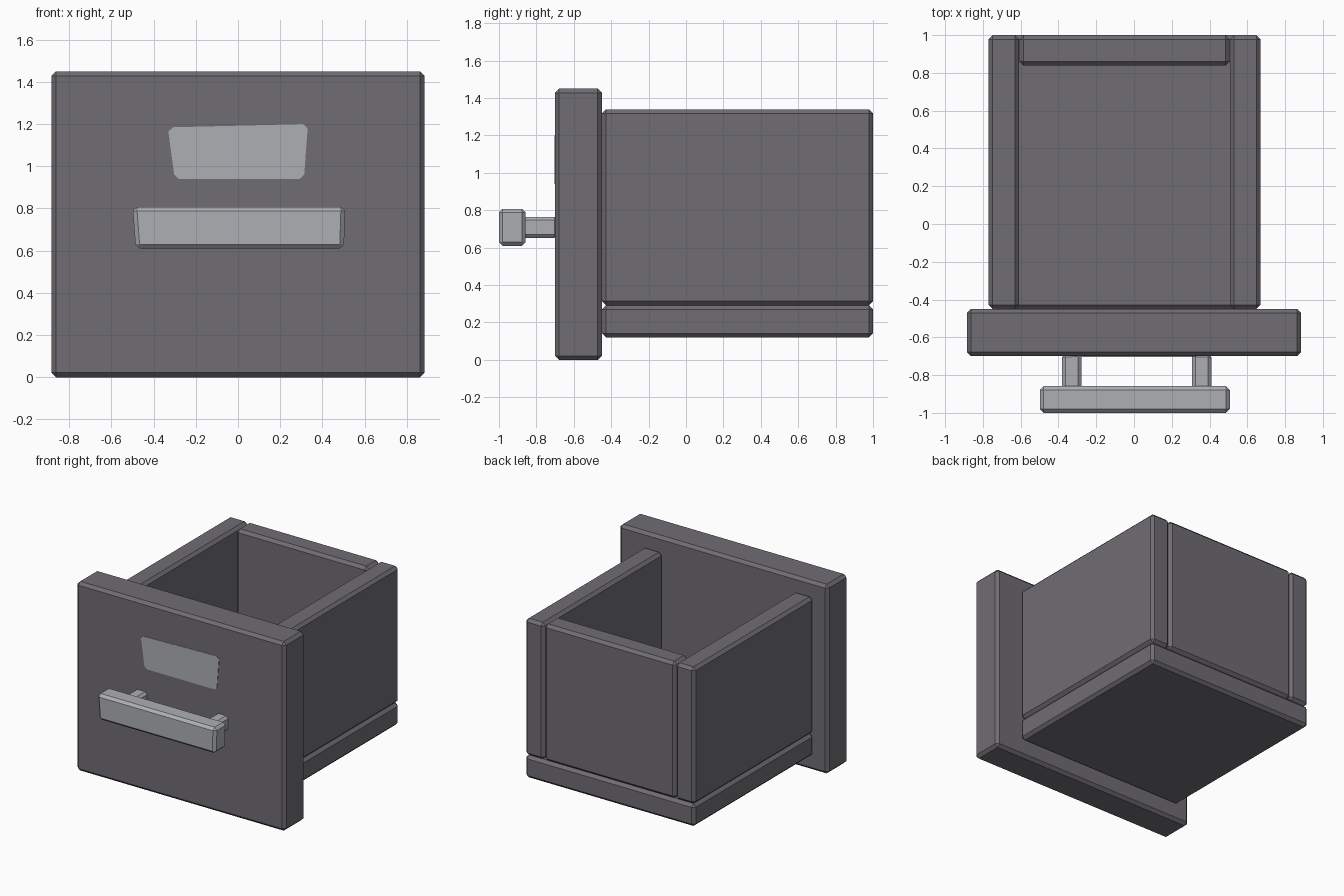
import bpy
import bmesh

if "Cube" in bpy.data.objects:
    bpy.data.objects.remove(bpy.data.objects["Cube"])


def material(name, rgb):
    m = bpy.data.materials.new(name)
    m.diffuse_color = (*rgb, 1.0)
    m.use_nodes = True
    m.node_tree.nodes["Principled BSDF"].inputs["Base Color"].default_value = m.diffuse_color
    return m


DARK = material("dark_grey", (0.162, 0.153, 0.169))
STEEL = material("light_grey", (0.42, 0.43, 0.45))


def finish(name, bm, mat):
    bmesh.ops.recalc_face_normals(bm, faces=bm.faces)
    mesh = bpy.data.meshes.new(name)
    bm.to_mesh(mesh)
    bm.free()
    mesh.materials.append(mat)
    obj = bpy.data.objects.new(name, mesh)
    bpy.context.collection.objects.link(obj)
    return obj


def board(name, x, y, z, mat, chamfer=0.022, taper=(0, 0)):
    """Chamfered box between x, y, z ranges; taper pulls in the lower left/right ends."""
    bm = bmesh.new()
    bmesh.ops.create_cube(bm, size=1)
    for v in bm.verts:
        low, right = v.co.z < 0, v.co.x > 0
        v.co = (x[right], y[v.co.y > 0], z[not low])
        if low:
            v.co.x += -taper[1] if right else taper[0]
    obj = finish(name, bm, mat)
    bev = obj.modifiers.new("chamfer", "BEVEL")
    bev.width = chamfer
    bev.segments = 1
    bev.limit_method = 'NONE'
    return obj


# drawer box
board("front_panel", (-0.885, 0.885), (-0.70, -0.45), (0.0, 1.45), DARK)
board("bottom_board", (-0.77, 0.67), (-0.45, 1.0), (0.12, 0.292), DARK)
board("left_side", (-0.77, -0.608), (-0.45, 1.0), (0.292, 1.34), DARK)
board("right_side", (0.508, 0.67), (-0.45, 1.0), (0.292, 1.34), DARK)
board("back_board", (-0.607, 0.507), (0.838, 1.0), (0.292, 1.34), DARK)

# handle: slightly crooked bar on two posts
board("handle_bar", (-0.50, 0.508), (-1.0, -0.858), (0.61, 0.808), STEEL, 0.02, (0.015, 0.006))
for side, x0 in (("left", -0.38), ("right", 0.307)):
    board("handle_post_" + side, (x0, x0 + 0.102), (-0.875, -0.685), (0.652, 0.765), STEEL, 0.018)

# uneven label plate, thin and flush with the front
outline = [(-0.33, 1.165), (-0.308, 1.185), (0.31, 1.20), (0.33, 1.18),
           (0.314, 0.96), (0.294, 0.94), (-0.28, 0.94), (-0.303, 0.962)]
bm = bmesh.new()
face = bm.faces.new([bm.verts.new((x, -0.697, z)) for x, z in outline])
ext = bmesh.ops.extrude_face_region(bm, geom=[face], use_keep_orig=True)
for v in [g for g in ext["geom"] if isinstance(g, bmesh.types.BMVert)]:
    v.co.y = -0.703
finish("label_plate", bm, STEEL)
